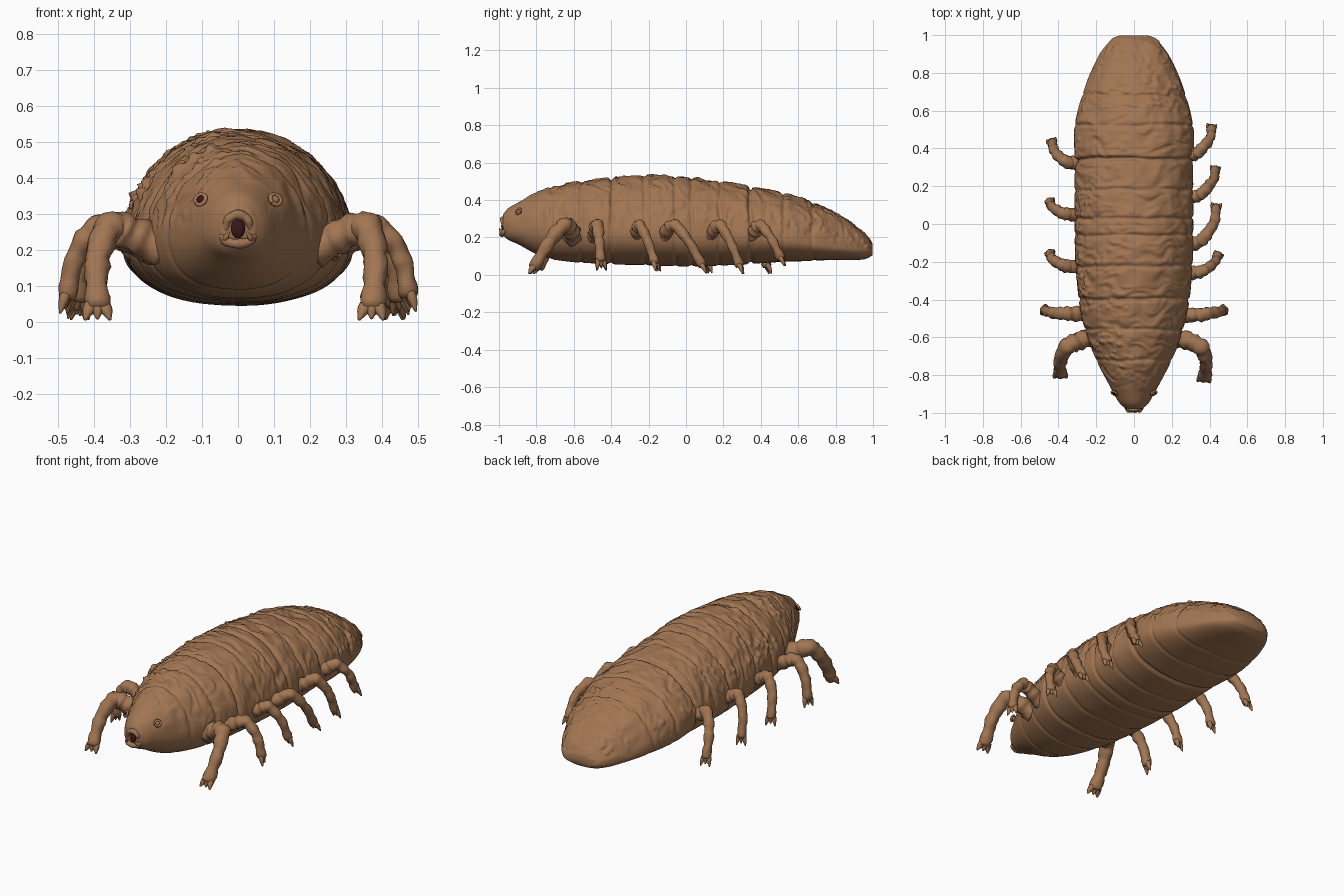
import bpy, bmesh, math, random
from mathutils import Vector, noise

if "Cube" in bpy.data.objects:
    bpy.data.objects.remove(bpy.data.objects["Cube"])
random.seed(4)


def material(name, rgb):
    m = bpy.data.materials.new(name)
    m.diffuse_color = (*rgb, 1)
    m.use_nodes = True
    m.node_tree.nodes["Principled BSDF"].inputs["Base Color"].default_value = m.diffuse_color
    return m


BROWN = material("brown hide", (0.36, 0.18, 0.085))
DARK = material("dark red mouth", (0.045, 0.008, 0.01))


def interp(table, y):
    """Smooth (Hermite) interpolation through (y, value) pairs."""
    n = len(table)
    i = max(0, min(n - 2, sum(1 for p in table if p[0] <= y) - 1))

    def slope(k):
        a, b = table[max(0, k - 1)], table[min(n - 1, k + 1)]
        return (b[1] - a[1]) / (b[0] - a[0])
    (y0, v0), (y1, v1) = table[i], table[i + 1]
    h = y1 - y0
    t = max(0, min(1, (y - y0) / h))
    return ((2*t**3 - 3*t*t + 1) * v0 + (t**3 - 2*t*t + t) * h * slope(i)
            + (3*t*t - 2*t**3) * v1 + (t**3 - t*t) * h * slope(i + 1))


def loft(name, rings, mat):
    """Skin a list of equal-sized rings and close both ends."""
    bm = bmesh.new()
    vr = [[bm.verts.new(p) for p in r] for r in rings]
    n = len(vr[0])
    for a, b in zip(vr, vr[1:]):
        for j in range(n):
            bm.faces.new((a[j], a[(j+1) % n], b[(j+1) % n], b[j]))
    for r in (vr[0], vr[-1]):
        c = bm.verts.new(sum((v.co for v in r), Vector()) / n)
        for j in range(n):
            bm.faces.new((r[j], r[(j+1) % n], c))
    bmesh.ops.recalc_face_normals(bm, faces=bm.faces)
    for f in bm.faces:
        f.smooth = True
    me = bpy.data.meshes.new(name)
    bm.to_mesh(me)
    bm.free()
    me.materials.append(mat)
    ob = bpy.data.objects.new(name, me)
    bpy.context.collection.objects.link(ob)
    return ob


def tube(name, pts, radii, mat=BROWN, steps=8, sides=14, rough=0.0):
    """Round tube along a smooth path with varying, wrinkled radius."""
    pts = [Vector(p) for p in pts]
    tabs = [[(i, p[k]) for i, p in enumerate(pts)] for k in range(3)]
    rt = list(enumerate(radii))
    count = (len(pts) - 1) * steps
    path = [Vector([interp(t, i / steps) for t in tabs]) for i in range(count + 1)]
    rings = []
    side = None
    for i, c in enumerate(path):
        d = (path[min(count, i + 1)] - path[max(0, i - 1)]).normalized()
        if side is None:
            side = d.orthogonal()
        side = (side - d * side.dot(d)).normalized()
        up = d.cross(side)
        r = interp(rt, i / steps)
        ring = []
        for j in range(sides):
            a = 2 * math.pi * j / sides
            o = side * math.cos(a) + up * math.sin(a)
            k = r * (1 + rough * noise.noise((c + o * r) * 38)
                     + rough * 0.35 * math.sin(i * 1.3))
            ring.append(c + o * k)
        rings.append(ring)
    return loft(name, rings, mat)


# Body outlines along y: half width, top height, underside height, widest height
WIDTH = [(-.978, .045), (-.95, .075), (-.9, .105), (-.8, .16), (-.7, .208), (-.6, .247),
         (-.45, .287), (-.2, .31), (.1, .316), (.33, .312), (.48, .318), (.6, .298),
         (.7, .268), (.8, .232), (.9, .182), (.96, .135), (.985, .11), (1, .07)]
TOP = [(-.978, .325), (-.95, .357), (-.9, .387), (-.8, .44), (-.7, .472), (-.55, .503),
       (-.35, .525), (-.18, .537), (0, .525), (.2, .498), (.4, .462), (.55, .432),
       (.7, .38), (.8, .332), (.9, .27), (.97, .212), (1, .165)]
BOTTOM = [(-.978, .21), (-.95, .187), (-.9, .165), (-.8, .112), (-.7, .08), (-.55, .065),
          (-.2, .05), (0, .045), (.25, .053), (.5, .068), (.8, .08), (.95, .083), (1, .105)]
MIDDLE = [(-.978, .262), (-.8, .25), (-.5, .23), (0, .22), (.4, .208), (.8, .15), (1, .13)]
GROOVES = [(-.72, .008), (-.56, .01), (-.4, .016), (-.22, .01), (-.06, .01),
           (.03, .014), (.18, .01), (.345, .024), (.52, .01), (.68, .008)]


def smooth(a, b, x):
    t = max(0, min(1, (x - a) / (b - a)))
    return t * t * (3 - 2 * t)


def relief(p, s):
    """Height of segments, folds and pebbles at p; s is +1 on the back, -1 below."""
    groove = -sum(d * math.exp(-((p.y + .012 * noise.noise(p * 6) - g) / .011) ** 2)
                  for g, d in GROOVES)
    back = smooth(-.05, .35, s)
    face = smooth(-.95, -.7, p.y)
    left = smooth(.12, -.15, p.x)
    tail = smooth(.38, .6, p.y)
    # cross folds
    q = Vector((p.x * 7, p.y * 22, p.z * 7))
    fold = 0.5 - abs(noise.noise(q + Vector((3, noise.noise(p * 9) * 2, 1))))
    # pebbled skin
    cell = noise.voronoi(p * 26)[0][0]
    pebble = max(0, .5 - cell) * max(0, .35 + noise.noise(p * 7))
    lump = noise.noise(p * 14)
    h = groove * (.55 + .45 * back)
    h += back * (.25 + .75 * face) * (.016 * (fold - .36) + .006 * lump
                                     + pebble * (.012 + .04 * max(left, .7 * tail)))
    return h + .002 * noise.noise(p * 8)


# Body
ROWS, SIDES = 330, 160
rings = []
for i in range(ROWS + 1):
    t = i / ROWS
    t = .75 * t + .25 * (.5 - .5 * math.cos(math.pi * t))
    y = -.978 + 1.976 * t
    w, zt, zb, zm = (interp(tab, y) for tab in (WIDTH, TOP, BOTTOM, MIDDLE))
    ring = []
    for j in range(SIDES):
        a = 2 * math.pi * j / SIDES
        c, s = math.cos(a), math.sin(a)
        e = 1 if s >= 0 else 2 / 2.25
        x = w * math.copysign(abs(c) ** e, c)
        z = zm + (zt - zm if s >= 0 else zm - zb) * math.copysign(abs(s) ** e, s)
        p = Vector((x, y, z))
        out = Vector((c, 0, s))
        ring.append(p + out * relief(p, s) * min(1, w / .1))
    rings.append(ring)
loft("body", rings, BROWN)

# Legs: side, root x/y, knee x/y, foot x/y, foot height, thickness
LEGS = [
    (1, .25, -.60, .355, -.655, .372, -.815, .035, .040),
    (1, .28, -.485, .39, -.475, .475, -.455, .07, .031),
    (1, .30, -.265, .37, -.245, .445, -.165, .06, .029),
    (1, .31, -.12, .385, -.055, .435, .09, .045, .030),
    (1, .31, .13, .38, .185, .43, .29, .045, .029),
    (1, .31, .36, .36, .40, .41, .51, .085, .029),
    (-1, .25, -.60, .355, -.65, .39, -.795, .035, .041),
    (-1, .28, -.475, .39, -.475, .475, -.455, .065, .032),
    (-1, .31, -.23, .385, -.215, .445, -.155, .06, .030),
    (-1, .31, .045, .385, .06, .445, .12, .05, .029),
    (-1, .31, .32, .37, .335, .435, .435, .045, .030),
]
for n, (sd, rx, ry, kx, ky, fx, fy, fz, r) in enumerate(LEGS):
    name = f"{'right' if sd > 0 else 'left'}_leg_{n + 1}"
    root = Vector((sd * (rx - .04), ry, .20))
    hip = Vector((sd * (rx + (kx - rx) * .45), ry * .6 + ky * .4, .245))
    knee = Vector((sd * kx, ky, .262))
    foot = Vector((sd * fx, fy, fz))
    shin = knee.lerp(foot, .5) + Vector((sd * .018, 0, .02))
    tube(name, [root, hip, knee, shin, foot],
         [r * 1.25, r * 1.15, r * 1.05, r * .85, r * .8], rough=.22)
    # Toes
    d = (foot - shin).normalized()
    across = d.cross(Vector((0, 0, 1))).normalized()
    for k in (-1, 0, 1):
        start = foot + across * k * r * .42 - d * .012
        tip = foot + d * (.042 if k else .03) + across * k * r * .85
        tip.z = max(tip.z, .006)
        tube(f"{name}_toe_{k + 2}", [start, start.lerp(tip, .5) + Vector((0, 0, .004)), tip],
             [r * .5, r * .4, r * .1], steps=4, sides=8)


def ball(name, loc, scale, mat):
    bpy.ops.mesh.primitive_uv_sphere_add(segments=20, ring_count=12, location=loc)
    ob = bpy.context.object
    ob.name = name
    ob.scale = scale
    ob.data.materials.append(mat)
    bpy.ops.object.shade_smooth()


# Eyes: bead in a raised lid
for sd, label in ((1, "right"), (-1, "left")):
    c = Vector((sd * .102, -.893, .338))
    nrm = Vector((sd * .45, -.75, .45)).normalized()
    ball(f"{label}_eye", c, (.013, .013, .013), BROWN if sd > 0 else DARK)
    u = nrm.orthogonal().normalized()
    v = nrm.cross(u)
    tube(f"{label}_eyelid", [c + nrm * .004 + (u * math.cos(a) + v * math.sin(a)) * .016
                             for a in (k * math.pi / 4 for k in range(9))],
         [.006] * 9, steps=3, sides=8)

# Mouth: dark opening, upper snout lip, lower jaw and two small mandibles
ball("mouth_opening", (0, -.976, .26), (.02, .012, .028), DARK)
tube("upper_lip", [(-.036, -.968, .25), (-.028, -.978, .283), (0, -.98, .298),
                   (.028, -.978, .283), (.036, -.968, .25)],
     [.008, .012, .014, .012, .008], steps=5, sides=10, rough=.2)
tube("lower_jaw", [(-.046, -.955, .25), (-.034, -.978, .226), (0, -.984, .216),
                   (.034, -.978, .226), (.046, -.955, .25)],
     [.009, .013, .014, .013, .009], steps=5, sides=10, rough=.2)
for sd, label in ((1, "right"), (-1, "left")):
    tube(f"{label}_mandible", [(sd * .034, -.965, .228), (sd * .034, -.988, .234),
                               (sd * .024, -.998, .25)], [.011, .009, .002],
         steps=4, sides=8)
